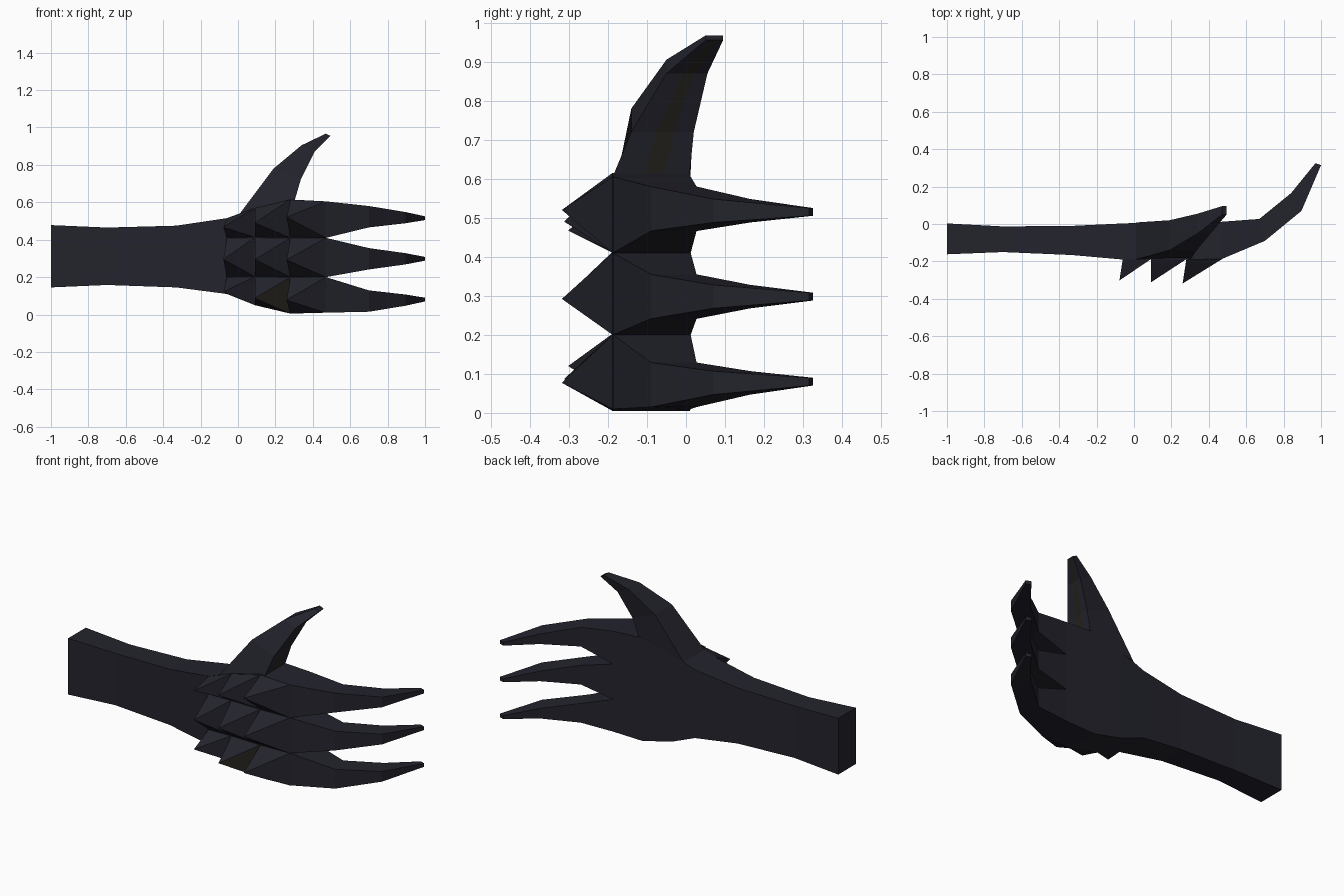
import bpy, bmesh

if "Cube" in bpy.data.objects:
    bpy.data.objects.remove(bpy.data.objects["Cube"])

def material(name, rgb):
    m = bpy.data.materials.new(name)
    m.diffuse_color = (*rgb, 1)
    m.use_nodes = True
    m.node_tree.nodes["Principled BSDF"].inputs["Base Color"].default_value = m.diffuse_color
    return m

DARK = material("dark navy", (0.017, 0.017, 0.026))
OLIVE = material("dark olive", (0.019, 0.017, 0.012))

def finish(name, bm):
    bmesh.ops.recalc_face_normals(bm, faces=bm.faces)
    me = bpy.data.meshes.new(name)
    bm.to_mesh(me)
    bm.free()
    me.materials.append(DARK)
    me.materials.append(OLIVE)
    ob = bpy.data.objects.new(name, me)
    bpy.context.collection.objects.link(ob)
    return ob

def loft(name, rings, olive_side=None):
    """Join rings of points with faces and cap both ends."""
    bm = bmesh.new()
    vs = [[bm.verts.new(p) for p in r] for r in rings]
    n = len(rings[0])
    for a, b in zip(vs, vs[1:]):
        for i in range(n):
            j = (i + 1) % n
            f = bm.faces.new((a[i], a[j], b[j], b[i]))
            if i == olive_side:
                f.material_index = 1
    bm.faces.new(vs[0])
    bm.faces.new(vs[-1])
    return finish(name, bm)

# forearm and palm: x, z low, z high, y front, y back
arm = [(-1, .145, .478, -.162, .003), (-.7, .158, .465, -.15, -.013),
       (-.33, .145, .475, -.166, -.01), (-.06, .11, .515, -.19, .003),
       (.09, .05, .57, -.19, .008), (.28, .005, .615, -.19, .01),
       (.47, .01, .605, -.187, .012)]
loft("forearm_and_palm", [[(x, f, a), (x, f, b), (x, k, b), (x, k, a)]
                          for x, a, b, f, k in arm])

# three clawed fingers: front (x, y), back (x, y), centre shift, half width
bases = [(.01, .2, .08), (.2, .41, .298), (.41, .605, .515)]
path = [((.70, -.09), (.67, .027), .057), ((.895, .07), (.84, .165), .03),
        ((.99, .315), (.97, .325), .01)]
for k, (lo, hi, tip) in enumerate(bases):
    rings = [[(.47, -.187, lo), (.47, -.187, hi), (.47, .012, hi), (.47, .012, lo)]]
    for i, ((fx, fy), (bx, by), w) in enumerate(path):
        c = tip + (.008, .003, 0)[i] * (k - 1)
        rings.append([(fx, fy, c - w), (fx, fy, c + w), (bx, by, c + w), (bx, by, c - w)])
    # tip end runs out to x = 1
    rings[-1][0] = (1.0, .315, tip - .01)
    rings[-1][1] = (1.0, .315, tip + .01)
    loft(f"finger_{k + 1}", rings)

# thumb: outer (x, z), inner (x, z), outer y front/back, with a strip along the inner side
thumb = [((.01, .54), (.30, .60), -.19, .008), ((.19, .78), (.335, .72), -.14, .02),
         ((.34, .905), (.41, .87), -.05, .055), ((.47, .967), (.495, .955), .05, .095)]
rings = []
for (ox, oz), (ix, iz), f, b in thumb:
    rings.append([(ox, f, oz), (ix, f, iz)]
                 + [(ix, f + (b - f) * t, iz) for t in (.4, .68)]
                 + [(ix, b, iz), (ox, b, oz)])
loft("thumb", rings, olive_side=2)

# three rows of knuckle spikes, each a leaning pyramid
cols = [(-.06, (.11, .2, .41, .515)), (.09, (.05, .203, .413, .57)),
        (.28, (.005, .2, .41, .615)), (.47, (.01, .2, .41, .605))]
apex = [(-.078, -.302, (.12, .295, .467)), (.09, -.312, (.087, .295, .49)),
        (.26, -.318, (.077, .292, .52))]
for r, (ax, ay, az) in enumerate(apex):
    (x0, za), (x1, zb) = cols[r], cols[r + 1]
    for k in range(3):
        bm = bmesh.new()
        base = [bm.verts.new((x, -.188, z)) for x, z in
                ((x0, za[k]), (x1, zb[k]), (x1, zb[k + 1]), (x0, za[k + 1]))]
        top = bm.verts.new((ax, ay, az[k]))
        bm.faces.new(base)
        for i in range(4):
            f = bm.faces.new((base[i], base[(i + 1) % 4], top))
            # one facet of the low middle spike is olive
            if (r, k, i) == (1, 0, 1):
                f.material_index = 1
        finish(f"knuckle_spike_{r + 1}_{k + 1}", bm)
